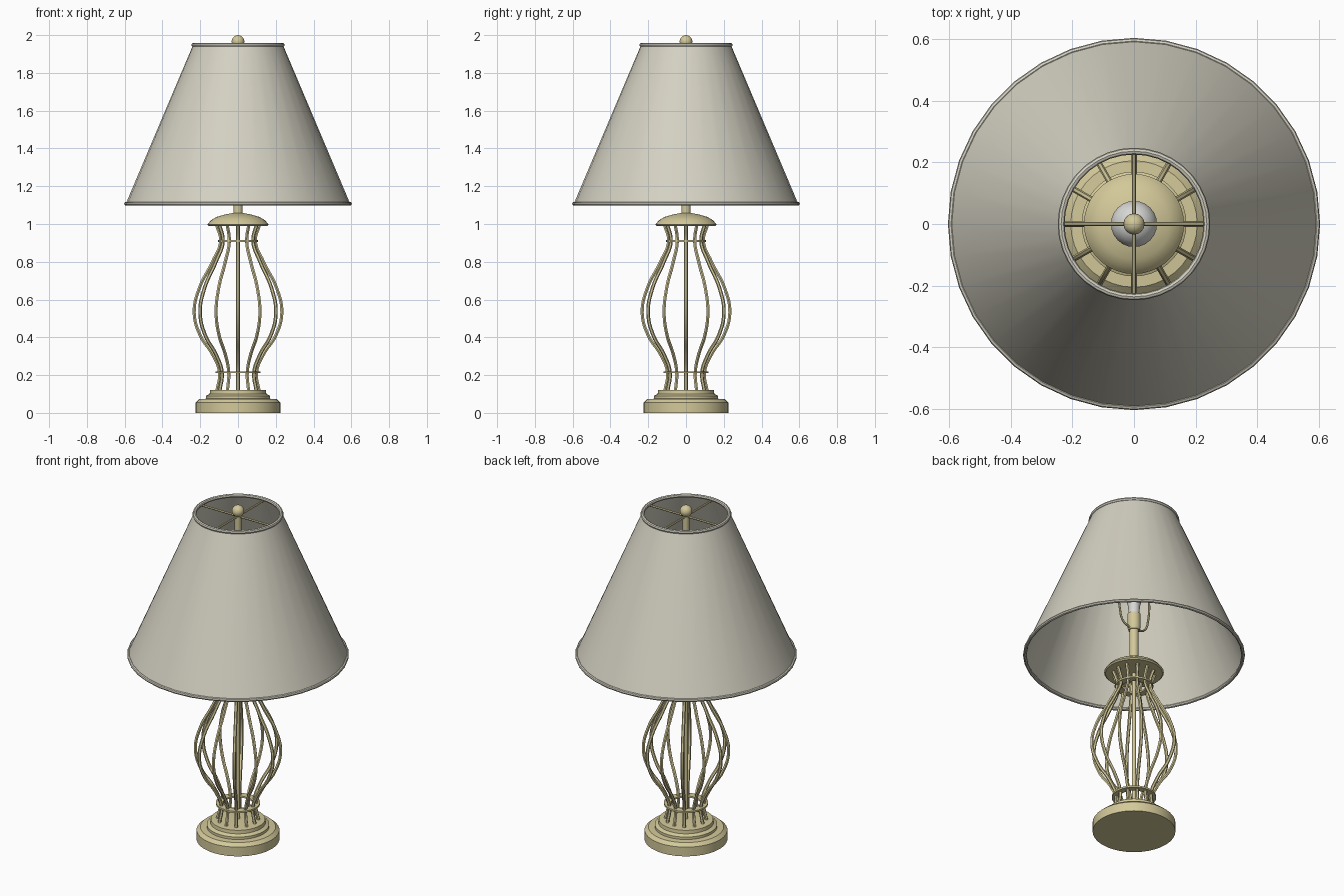
import bpy, bmesh, math
from mathutils import Vector

cube = bpy.data.objects.get("Cube")
if cube:
    bpy.data.objects.remove(cube, do_unlink=True)


def material(name, r, g, b):
    m = bpy.data.materials.new(name)
    m.use_nodes = True
    m.diffuse_color = (r, g, b, 1)
    m.node_tree.nodes["Principled BSDF"].inputs["Base Color"].default_value = (r, g, b, 1)
    return m


BRASS = material("pale_brass", 0.65, 0.58, 0.32)
FABRIC = material("cream_fabric", 0.66, 0.64, 0.54)
GLASS = material("bulb_white", 0.68, 0.68, 0.67)


def finish(obj, mat):
    obj.data.materials.append(mat)
    bpy.ops.object.select_all(action="DESELECT")
    bpy.context.view_layer.objects.active = obj
    obj.select_set(True)
    if obj.type == "CURVE":
        bpy.ops.object.convert(target="MESH")
    bpy.ops.object.shade_smooth_by_angle(angle=math.radians(35))


def lathe(name, profile, mat, steps=36, closed=False):
    """Revolve (radius, height) points about the vertical axis."""
    bm = bmesh.new()
    vs = [bm.verts.new((r, 0, z)) for r, z in profile]
    pairs = list(zip(vs, vs[1:])) + ([(vs[-1], vs[0])] if closed else [])
    edges = [bm.edges.new(p) for p in pairs]
    bmesh.ops.spin(bm, geom=vs + edges, axis=(0, 0, 1), cent=(0, 0, 0),
                   angle=math.tau, steps=steps, use_duplicate=False)
    bmesh.ops.remove_doubles(bm, verts=bm.verts, dist=0.0005)
    bmesh.ops.recalc_face_normals(bm, faces=bm.faces)
    mesh = bpy.data.meshes.new(name)
    bm.to_mesh(mesh)
    bm.free()
    obj = bpy.data.objects.new(name, mesh)
    bpy.context.collection.objects.link(obj)
    finish(obj, mat)


def wires(name, paths, radius, mat, smooth=True):
    """Round wires, each passing through a list of points."""
    cu = bpy.data.curves.new(name, "CURVE")
    cu.dimensions = "3D"
    cu.bevel_depth = radius
    cu.bevel_resolution = 1
    cu.resolution_u = 6
    cu.use_fill_caps = True
    for pts in paths:
        sp = cu.splines.new("BEZIER" if smooth else "POLY")
        points = sp.bezier_points if smooth else sp.points
        points.add(len(pts) - 1)
        for p, co in zip(points, pts):
            p.co = co if smooth else (*co, 1)
            if smooth:
                p.handle_left_type = p.handle_right_type = "AUTO"
    obj = bpy.data.objects.new(name, cu)
    bpy.context.collection.objects.link(obj)
    finish(obj, mat)


def circle(radius, z, minor, sides=8):
    return [(radius + minor * math.cos(i * math.tau / sides),
             z + minor * math.sin(i * math.tau / sides)) for i in range(sides)]


def ball(radius, z, start=-90, n=10):
    angles = [math.radians(start + (90 - start) * i / n) for i in range(n + 1)]
    return [(max(0, radius * math.cos(a)), z + radius * math.sin(a)) for a in angles]


# Stepped round base
lathe("base", [(0, 0), (0.225, 0), (0.225, 0.055), (0.205, 0.073), (0.17, 0.075),
               (0.17, 0.09), (0.15, 0.1), (0.148, 0.12), (0.13, 0.122), (0.0, 0.122)], BRASS)

# Cage of bowed ribs
rib = [(0.112, 0.115), (0.098, 0.215), (0.135, 0.31), (0.2, 0.41), (0.232, 0.53),
       (0.205, 0.66), (0.135, 0.8), (0.092, 0.91), (0.115, 1.0)]
paths = []
for i in range(12):
    a = i * math.tau / 12
    paths.append([Vector((r * math.cos(a), r * math.sin(a), z)) for r, z in rib])
wires("cage_ribs", paths, 0.0095, BRASS)

# Flat rings tying the ribs together
for name, r, z in (("lower_ring", 0.12, 0.215), ("upper_ring", 0.105, 0.91)):
    lathe(name, [(r - 0.04, z - 0.005), (r, z - 0.005), (r, z + 0.005), (r - 0.04, z + 0.005)],
          BRASS, closed=True)

# Cap over the cage
lathe("cap", [(0, 0.99), (0.155, 0.99), (0.162, 0.997), (0.155, 1.005), (0.145, 1.018),
              (0.115, 1.037), (0.07, 1.05), (0.03, 1.058), (0, 1.06)], BRASS)

# Centre rod, neck and bulb socket
lathe("centre_rod", [(0, 0.12), (0.01, 0.12), (0.01, 1.0), (0, 1.0)], BRASS, 12)
lathe("neck", [(0, 1.05), (0.025, 1.05), (0.025, 1.28), (0, 1.28)], BRASS, 20)
lathe("socket", [(0, 1.26), (0.03, 1.26), (0.036, 1.28), (0.036, 1.36), (0, 1.36)], BRASS, 20)

# Bulb
lathe("bulb", [(0, 1.355), (0.03, 1.355), (0.032, 1.41), (0.045, 1.46)]
      + ball(0.075, 1.53, -30), GLASS, 24)

# Wire harp around the bulb
half = [(0.03, 1.27), (0.075, 1.29), (0.1, 1.36), (0.105, 1.52), (0.085, 1.7), (0.045, 1.79)]
harp = [(-x, 0, z) for x, z in half] + [(0, 0, 1.81)] + [(x, 0, z) for x, z in reversed(half)]
wires("harp", [harp], 0.006, BRASS)

# Finial and its stem
lathe("finial_stem", [(0, 1.8), (0.018, 1.8), (0.018, 1.945), (0, 1.945)], BRASS, 16)
lathe("finial", ball(0.034, 1.966), BRASS, 24)

# Spokes holding the shade
wires("shade_spokes", [[(-0.235, 0, 1.935), (0.235, 0, 1.935)],
                       [(0, -0.235, 1.935), (0, 0.235, 1.935)]], 0.006, BRASS, smooth=False)

# Conical shade with rolled rims
lathe("shade", [(0.595, 1.105), (0.237, 1.95), (0.231, 1.95), (0.589, 1.105)],
      FABRIC, closed=True)
lathe("shade_top_rim", circle(0.236, 1.948, 0.011), FABRIC, closed=True)
lathe("shade_bottom_rim", circle(0.593, 1.107, 0.01), FABRIC, closed=True)
